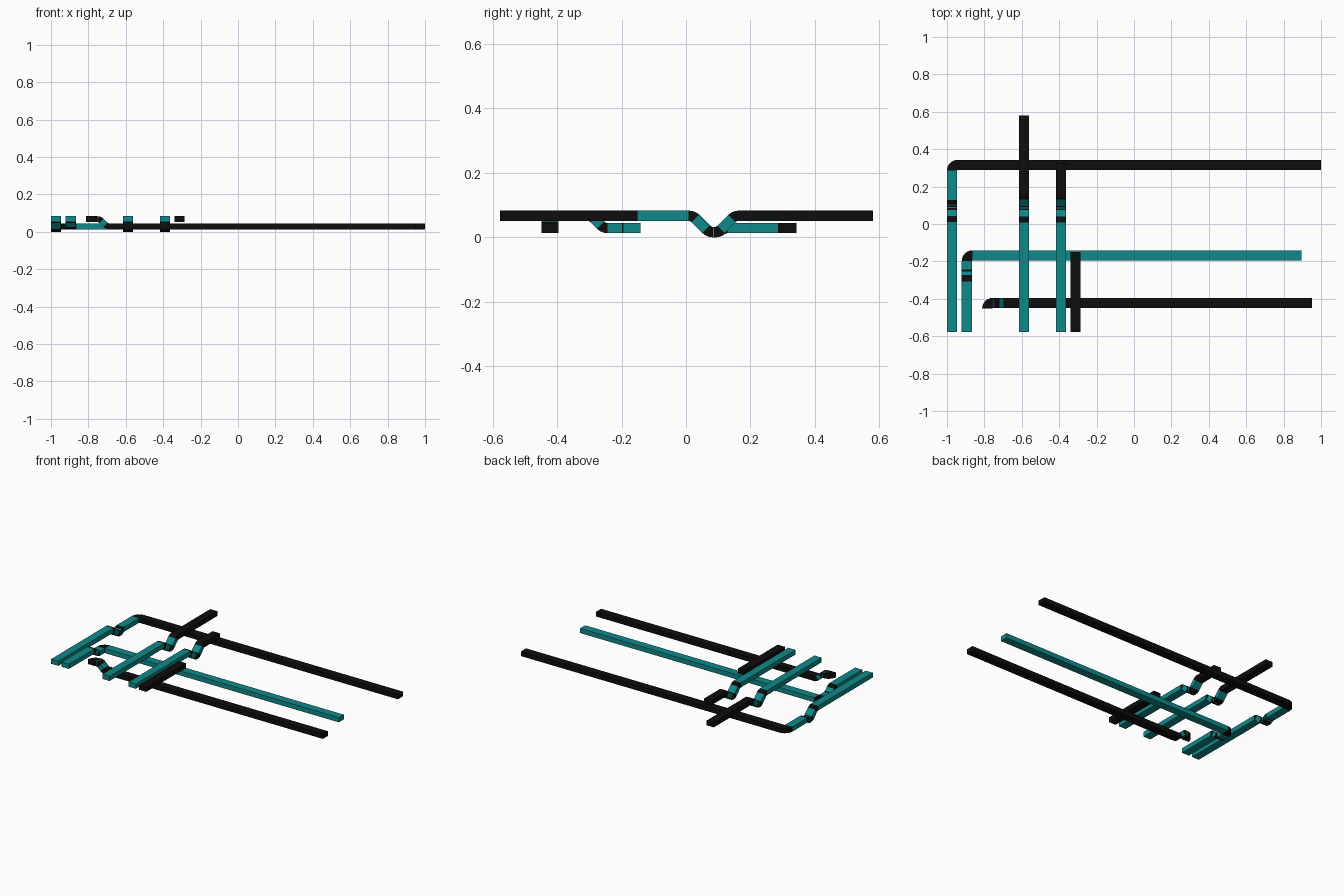
import bpy
from math import tan
from mathutils import Vector

if "Cube" in bpy.data.objects:
    bpy.data.objects.remove(bpy.data.objects["Cube"])

W, H, R = 0.054, 0.032, 0.03          # duct width, height, bend radius
HIGH, LOW, DIP = 0.067, 0.029, 0.016  # duct centre heights


def material(name, rgb):
    m = bpy.data.materials.new(name)
    m.diffuse_color = (*rgb, 1)
    m.use_nodes = True
    m.node_tree.nodes["Principled BSDF"].inputs["Base Color"].default_value = m.diffuse_color
    return m


MATS = [material("black", (0.004, 0.004, 0.004)), material("teal", (0.005, 0.25, 0.25))]
K, T = 0, 1


def duct(name, points, colours):
    """Rectangular duct along a path: coloured straights, black rounded bends."""
    pts = [Vector(p) for p in points]
    verts, faces, mats = [], [], []

    def sweep(stations, mat):
        base = len(verts)
        for p, t in stations:
            side = Vector((0, 0, 1)).cross(t).normalized() * (W / 2)
            up = t.cross(side).normalized() * (H / 2)
            verts.extend([p - side - up, p + side - up, p + side + up, p - side + up])
        new = [(0, 1, 2, 3)]
        for i in range(len(stations) - 1):
            for j in range(4):
                k = (j + 1) % 4
                new.append((4 * i + j, 4 * i + 4 + j, 4 * i + 4 + k, 4 * i + k))
        e = 4 * (len(stations) - 1)
        new.append((e + 3, e + 2, e + 1, e))
        for f in new:
            faces.append([base + v for v in reversed(f)])
            mats.append(mat)

    start = pts[0]
    for i, colour in enumerate(colours):
        t0 = (pts[i + 1] - pts[i]).normalized()
        last = i == len(colours) - 1
        if last:
            end = pts[i + 1]
        else:
            t1 = (pts[i + 2] - pts[i + 1]).normalized()
            angle = t0.angle(t1)
            cut = R * tan(angle / 2)
            end = pts[i + 1] - t0 * cut
        if (end - start).dot(t0) > 0.001:
            sweep([(start, t0), (end, t0)], colour)
        if not last:
            inward = (t1 - t0 * t0.dot(t1)).normalized()
            centre = end + inward * R
            n = 6 if angle > 1 else 3
            arc = []
            for s in range(n + 1):
                t = t0.slerp(t1, s / n)
                out = t0.slerp(t1, s / n)
                # radial direction lies in the bend plane, square to the tangent
                normal = t0.cross(t1).normalized()
                arc.append((centre - normal.cross(out) * R, t))
            sweep(arc, K)
            start = pts[i + 1] + t1 * cut

    mesh = bpy.data.meshes.new(name)
    mesh.from_pydata(verts, [], faces)
    for m in MATS:
        mesh.materials.append(m)
    mesh.polygons.foreach_set("material_index", mats)
    mesh.update()
    ob = bpy.data.objects.new(name, mesh)
    bpy.context.collection.objects.link(ob)
    return ob


F = -0.578  # shared front end of the ducts

# Outer duct: dips, turns right and runs along the back
xa, ya = -0.973, 0.316
duct("outer_corner_duct",
     [(xa, F, HIGH), (xa, 0.022, HIGH), (xa, 0.073, DIP), (xa, 0.1, DIP),
      (xa, 0.12, LOW), (xa, ya, LOW), (1.0, ya, LOW)], [T, T, T, T, T, K])

# Inner duct: steps down, turns right across the middle
xb, yb = -0.894, -0.168
duct("inner_corner_duct",
     [(xb, F, HIGH), (xb, -0.294, HIGH), (xb, -0.256, LOW), (xb, yb, LOW),
      (0.895, yb, LOW)], [T, T, T, T])

# Front duct: short elbow, step down, long run
yc = -0.422
duct("front_duct",
     [(-0.785, yc - 0.03, HIGH), (-0.785, yc, HIGH), (-0.738, yc, HIGH),
      (-0.70, yc, LOW), (0.953, yc, LOW)], [T, T, T, K])

# Two crossing ducts with a U-shaped dip
for name, x, end in (("long_crossing_duct", -0.588, 0.58), ("short_crossing_duct", -0.391, 0.325)):
    duct(name, [(x, F, HIGH), (x, 0.02, HIGH), (x, 0.071, DIP), (x, 0.1, DIP),
                (x, 0.151, HIGH), (x, end, HIGH)], [T, T, T, T, K])

# Straight branch duct
duct("branch_duct", [(-0.312, F, HIGH), (-0.312, -0.151, HIGH)], [K])
